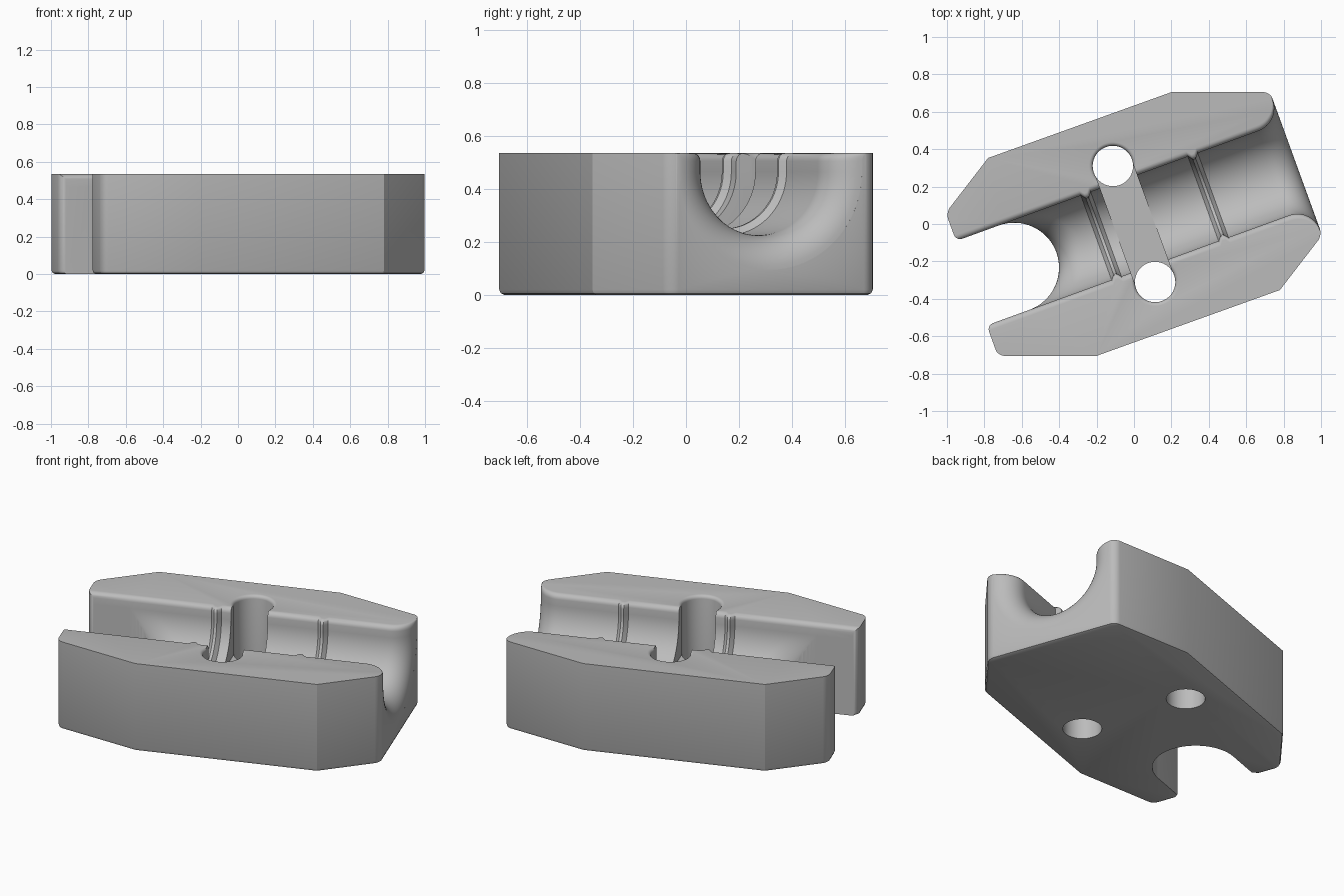
import bpy, bmesh
from math import sin, cos, pi, sqrt, radians
from mathutils import Matrix, Vector

if "Cube" in bpy.data.objects:
    bpy.data.objects.remove(bpy.data.objects["Cube"])

H = 0.535            # block height
R = 0.24             # channel radius
FLOOR = 0.225        # channel floor height
FLARE = 0.13         # radius of the rounded channel mouths
LIP = 0.03           # rounding of the channel's top edges
END = 0.925          # half length along the channel
NOTCH = -0.682       # centre of the round end of the open notch
TURN = radians(20)   # channel direction

grey = bpy.data.materials.new("plain grey")
grey.use_nodes = True
grey.diffuse_color = (0.5, 0.5, 0.5, 1)
grey.node_tree.nodes["Principled BSDF"].inputs["Base Color"].default_value = (0.5, 0.5, 0.5, 1)


def finish(bm, name, cutter=False):
    bmesh.ops.recalc_face_normals(bm, faces=bm.faces)
    mesh = bpy.data.meshes.new(name)
    bm.to_mesh(mesh)
    bm.free()
    obj = bpy.data.objects.new(name, mesh)
    bpy.context.collection.objects.link(obj)
    mesh.materials.append(grey)
    obj.hide_render = cutter
    return obj


def loft(rows, name):
    """Solid skinned over closed rings of points."""
    bm = bmesh.new()
    rings = [[bm.verts.new(p) for p in row] for row in rows]
    n = len(rings[0])
    for a, b in zip(rings, rings[1:]):
        for i in range(n):
            j = (i + 1) % n
            bm.faces.new((a[i], a[j], b[j], b[i]))
    bm.faces.new(rings[0])
    bm.faces.new(rings[-1])
    return finish(bm, name, True)


# Block: chamfered outline with a round-ended notch, extruded upward
half = [Vector((0.728, 0.705)), Vector((0.2, 0.705)),
        Vector((-0.78, 0.353)), Vector((-1.006, 0.06))]
to_local = Matrix.Rotation(-TURN, 2)
half = [to_local @ p for p in half]
arc = [Vector((NOTCH + R * sin(pi * i / 32), R * cos(pi * i / 32))) for i in range(33)]
outline = half + [Vector((-END, R))] + arc + [Vector((-END, -R))] + [-p for p in half]

bm = bmesh.new()
base = bm.faces.new([bm.verts.new((p.x, p.y, 0)) for p in outline])
top = bmesh.ops.extrude_face_region(bm, geom=[base])["geom"]
bmesh.ops.translate(bm, vec=(0, 0, H), verts=[v for v in top if isinstance(v, bmesh.types.BMVert)])
if base.is_valid is False or len([f for f in bm.faces if all(v.co.z == 0 for v in f.verts)]) == 0:
    bm.faces.new([v for v in bm.verts if v.co.z == 0])


def middle(e):
    return (e.verts[0].co + e.verts[1].co) / 2


# Round the upright corners at both ends, then the bottom rim
corners = [e for e in bm.edges if 0.1 < middle(e).z < 0.4 and abs(middle(e).x) > END - 0.02]
bmesh.ops.bevel(bm, geom=corners, offset=0.035, segments=5, profile=0.5, affect='EDGES')
rim = [e for e in bm.edges if all(v.co.z < 0.001 for v in e.verts)
       and not (middle(e).x < -0.3 and abs(middle(e).y) < R + 0.003)]
bmesh.ops.bevel(bm, geom=rim, offset=0.02, segments=2, profile=0.5, affect='EDGES',
                clamp_overlap=False)
block = finish(bm, "grooved_block")


# Channel cutter: U section with rounded lips
def section():
    side = [(1, 'top', 0)] + [(1, 'lip', pi / 2 + pi / 2 * i / 5) for i in range(6)]
    bowl = [(1, 'bowl', pi * i / 40) for i in range(41)]
    return side + bowl + [(-1, k, a) for _, k, a in reversed(side)]


def point(sgn, kind, a, grow):
    """Sideways position, height and floor factor of one section point."""
    r = R + grow
    if kind == 'top':
        return sgn * (r + LIP), H + 0.2, 0
    if kind == 'lip':
        return sgn * (r + LIP + LIP * cos(a)), H - LIP + LIP * sin(a), 0
    return r * cos(a), FLOOR + R - r * sin(a), sin(a)


def ring(u, grow=0):
    out = []
    for s in section():
        v, z, _ = point(*s, grow)
        out.append((u, v, z))
    return out


def notch_ring(d, u=None):
    out = []
    for s in section():
        v, z, depth = point(*s, 0)
        edge = NOTCH + R * depth + d
        drop = FLARE - sqrt(FLARE ** 2 - (FLARE - d) ** 2)
        out.append((edge if u is None else u, v, z - drop * depth))
    return out


rows = [notch_ring(0, -1.1)] + [notch_ring(FLARE * (1 - cos(pi / 2 * i / 10))) for i in range(11)]
for u in (-0.187, 0.422):                       # two raised gripping ribs
    rows += [ring(u - 0.028), ring(u - 0.008, -0.025), ring(u + 0.008, -0.025), ring(u + 0.028)]
for i in range(13):                             # flared mouth
    a = pi / 2 * i / 12
    rows.append(ring(END - FLARE + FLARE * sin(a), FLARE * (1 - cos(a))))
rows.append(ring(1.1, FLARE))
cutters = [loft(rows, "channel_cutter")]

# Cross slot, level with the channel floor, joining the two holes
w = 0.105
cutters.append(loft([[(x, y, z) for x, y in ((-w, -0.33), (w, -0.33), (w, 0.33), (-w, 0.33))]
                     for z in (FLOOR, H + 0.2)], "cross_slot_cutter"))

# Through holes with rounded top rims
soft = 0.02
profile = [(0.108, -0.1)] + [(0.108 + soft * (1 - cos(pi / 2 * i / 4)), H - soft + soft * sin(pi / 2 * i / 4))
                             for i in range(5)] + [(0.108 + soft, H + 0.25)]
for y in (-0.33, 0.33):
    cutters.append(loft([[(r * cos(2 * pi * i / 48), y + r * sin(2 * pi * i / 48), z) for i in range(48)]
                         for r, z in profile], "hole_cutter"))

for c in cutters:
    mod = block.modifiers.new(c.name, 'BOOLEAN')
    mod.operation = 'DIFFERENCE'
    mod.solver = 'EXACT'
    mod.object = c

# Apply the cuts, turn the block and smooth the curved faces
bpy.context.view_layer.update()
cut = bpy.data.meshes.new_from_object(block.evaluated_get(bpy.context.evaluated_depsgraph_get()))
block.modifiers.clear()
block.data = cut
cut.transform(Matrix.Rotation(TURN, 4, 'Z'))
for c in cutters:
    bpy.data.objects.remove(c)
bpy.ops.object.select_all(action='DESELECT')
block.select_set(True)
bpy.context.view_layer.objects.active = block
bpy.ops.object.shade_smooth_by_angle(angle=radians(30))
